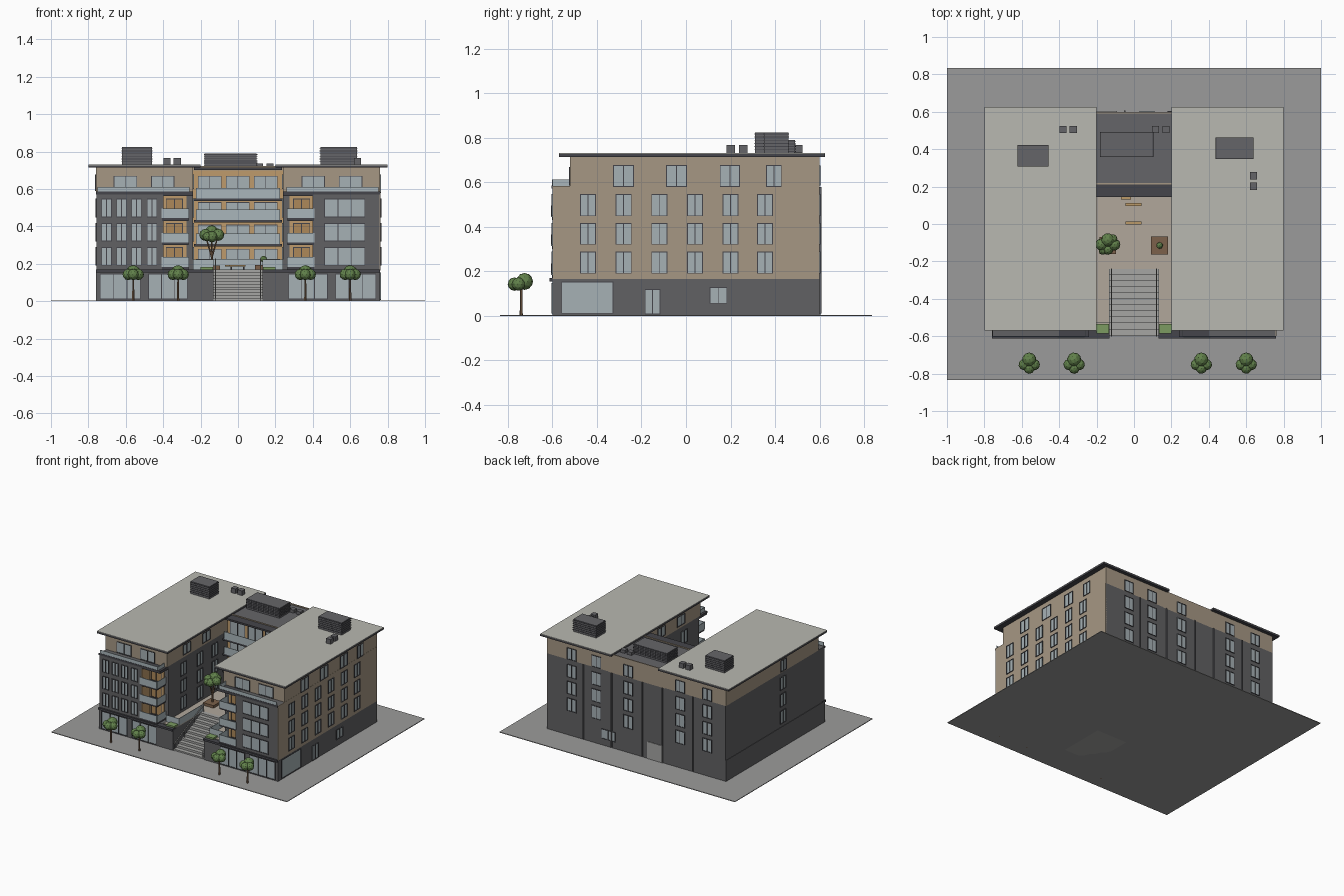
import bpy, bmesh, math, random
from mathutils import Vector, Matrix

if "Cube" in bpy.data.objects:
    bpy.data.objects.remove(bpy.data.objects["Cube"])
random.seed(3)

COL = dict(beige=(.38, .31, .23), dark=(.12, .12, .125), glass=(.38, .44, .46), warm=(.52, .33, .15),
           amber=(.42, .25, .1), roof=(.48, .48, .44), pave=(.33, .33, .325), deck=(.44, .39, .33),
           trim=(.06, .06, .07), leaf=(.12, .22, .07), bark=(.2, .12, .07), wood=(.5, .32, .14),
           step=(.38, .38, .37), metal=(.13, .13, .14), hedge=(.2, .33, .12), rail=(.4, .47, .5))
MATS = {}
for k, c in COL.items():
    MATS[k] = bpy.data.materials.new(k)
    MATS[k].diffuse_color = (*c, 1)


def finish(name, bm, mat):
    me = bpy.data.meshes.new(name)
    bm.to_mesh(me)
    bm.free()
    me.materials.append(MATS[mat])
    ob = bpy.data.objects.new(name, me)
    bpy.context.collection.objects.link(ob)
    return ob


def boxes(name, mat, items):
    """One object from boxes given as (x0, x1, y0, y1, z0, z1)."""
    bm = bmesh.new()
    for b in items:
        lo, hi = [[f(b[i], b[i + 1]) for i in (0, 2, 4)] for f in (min, max)]
        m = Matrix.Translation([(p + q) / 2 for p, q in zip(lo, hi)])
        bmesh.ops.create_cube(bm, size=1, matrix=m @ Matrix.Diagonal([q - p for p, q in zip(lo, hi)] + [1]))
    return finish(name, bm, mat)


def mirrored(items):
    return [(s * b[0], s * b[1], *b[2:]) for s in (-1, 1) for b in items]


panes, frames, lit = [], [], []


def window(axis, d, pos, u0, u1, z0, z1, n=2, out=panes):
    """Framed window on a wall facing d along axis, split in n panes."""
    def put(lst, a, b, c, e, h):
        r = (pos - d * .003, pos + d * h)
        lst.append((a, b, *r, c, e) if axis == 'y' else (*r, a, b, c, e))
    put(out, u0, u1, z0, z1, .001)
    t = .004
    for i in range(n + 1):
        u = u0 + (u1 - u0 - t) * i / n
        put(frames, u, u + t, z0, z1, .005)
    for z in (z0, z1 - t):
        put(frames, u0, u1, z, z + t, .005)


FLOORS = [(.19, .29), (.32, .418), (.448, .548)]

# ground plate, podium and courtyard
boxes("ground_plate", "pave", [(-1, 1, -.835, .835, 0, .005)])
boxes("podium", "dark", mirrored([(.13, .76, -.6, .6, .004, .165)]) + [(-.13, .13, -.24, .6, .004, .165)])
boxes("courtyard_deck", "deck", mirrored([(.13, .24, -.56, .22, .165, .17)]) + [(-.13, .13, -.24, .22, .165, .17)])
boxes("podium_canopy", "trim", mirrored([(.13, .76, -.612, -.57, .155, .17)]))

# wings with open corner balconies
boxes("wing_walls", "dark", mirrored([(.4, .757, -.6, .6, .165, .583), (.24, .4, -.5, .6, .165, .583)]))
boxes("right_side_cladding", "beige", [(.756, .761, -.6, .6, .165, .583)])
boxes("penthouse_walls", "beige", mirrored([(.24, .76, -.52, .6, .583, .716)]))
boxes("roof_fascia", "trim", mirrored([(.2, .8, -.57, .625, .715, .727)]))
boxes("roof_deck", "roof", mirrored([(.2, .8, -.57, .625, .727, .731)]))
boxes("balcony_back_wall", "warm", mirrored([(.275, .4, -.504, -.499, .17, .57), (.397, .401, -.598, -.5, .17, .57)]))
boxes("balcony_slabs", "trim", mirrored([(.265, .405, -.602, -.5, z, z + .014) for z in (.17, .3, .43)]
                                        + [(.24, .41, -.6, -.5, .563, .583)]))
boxes("balcony_glass", "rail", mirrored(
    [b for z in (.184, .314, .444) for b in ((.265, .41, -.607, -.603, z, z + .052), (.263, .267, -.603, -.5, z, z + .052))]))
boxes("terrace_glass", "rail", mirrored([(.26, .75, -.602, -.598, .583, .612), (.258, .262, -.6, -.52, .583, .612)]))
boxes("terrace_edge", "trim", mirrored([(.24, .76, -.604, -.598, .572, .586)]))

# central block
boxes("central_block", "dark", [(-.24, .24, .22, .6, .165, .58)])
boxes("central_upper_walls", "beige", [(-.24, .24, .22, .6, .58, .71)])
boxes("central_parapet", "beige", [(-.24, .24, .592, .6, .7, .722), (-.24, .24, .212, .22, .7, .722)])
boxes("central_roof", "metal", [(-.24, .24, .22, .592, .708, .714)])
boxes("central_front_wall", "warm", [(-.24, .24, .213, .221, .17, .71)])
boxes("central_canopy", "trim", [(-.235, .235, .145, .214, .703, .716)])
boxes("central_balcony_slabs", "trim", [(-.235, .235, .15, .215, z - .013, z) for z in (.305, .435, .55)])
boxes("central_balcony_glass", "rail", [(-.225, .225, .15, .154, z, z + .056) for z in (.17, .305, .435, .55)])
for u in (-.215, -.065, .085):
    for z0, z1 in ((.175, .28), (.31, .41), (.44, .53), (.555, .67)):
        window('y', -1, .213, u, u + .127, z0, z1)

# front windows
for z0, z1 in FLOORS:
    for u in (-.73, -.65, -.57, -.487):
        window('y', -1, -.6, u, u + .055, z0, z1)
    window('y', -1, -.6, .46, .68, z0, z1, 3)
    for s in (-.385, .295):
        window('y', -1, -.504, s, s + .09, z0 - .004, z1, 2, lit)
for s in (-1, 1):
    for a, b in ((.34, .465), (.54, .665)):
        window('y', -1, -.52, *sorted((s * a, s * b)), .585, .67)
    for a, b in ((.27, .48), (.52, .738)):
        window('y', -1, -.6, *sorted((s * a, s * b)), .01, .148, 3)

# right, left and courtyard side windows
for z0, z1 in FLOORS:
    for c in (-.44, -.28, -.12, .04, .2, .355):
        window('x', 1, .761, c - .036, c + .036, z0, z1)
    window('x', -1, -.757, -.13, -.06, z0, z1)
    for s in (-1, 1):
        for c in (-.32, -.12, .06):
            window('x', -s, s * .24, c - .036, c + .036, z0, z1)
for c, w in ((-.28, .047), (-.043, .047), (.197, .045), (.395, .035)):
    window('x', 1, .76, c - w, c + w, .58, .678)
    if c < .1:
        for s in (-1, 1):
            window('x', -s, s * .24, c - w, c + w, .6, .678)
window('x', -1, -.76, -.13, -.06, .59, .678)
window('x', 1, .76, -.56, -.325, .01, .155, 1)
window('x', 1, .76, -.185, -.115, .006, .12)
window('x', 1, .76, .105, .185, .055, .13)

# back windows and service door
for c in (.55, .34, .07, -.37, -.6):
    for z0, z1 in FLOORS + [(.585, .675)]:
        window('y', 1, .6, c - .04, c + .04, z0, z1)
window('y', 1, .6, .18, .3, .055, .13)
boxes("service_door", "step", [(-.225, -.09, .598, .604, .005, .135)])
boxes("downpipes", "metal", [(x - .004, x + .004, .6, .608, .01, .58) for x in (.45, .21, -.05, -.22, -.48)])
boxes("window_glass", "glass", panes)
boxes("balcony_doors", "amber", lit)
boxes("window_frames", "trim", frames)

# entrance stairs with handrails
N = 11
boxes("stairs", "step", [(-.13, .13, -.595 + .355 * i / N, -.24, .17 * i / N, .17 * (i + 1) / N) for i in range(N)])
bm = bmesh.new()


def rod(bm, a, b, r0, r1=None, n=6):
    a, b = Vector(a), Vector(b)
    m = Matrix.Translation((a + b) / 2) @ (b - a).to_track_quat('Z', 'Y').to_matrix().to_4x4()
    bmesh.ops.create_cone(bm, cap_ends=True, segments=n, radius1=r0, radius2=r0 if r1 is None else r1,
                          depth=(b - a).length, matrix=m)


for s in (-.12, .12):
    rod(bm, (s, -.6, .06), (s, -.24, .225), .004)
    for t in (0, .33, .67, 1):
        y, z = -.595 + .35 * t, .005 + .165 * t
        rod(bm, (s, y, z), (s, y, z + .055), .003)
finish("stair_handrails", bm, "step")
boxes("courtyard_glass", "rail", mirrored([(.13, .24, -.53, -.526, .17, .222), (.13, .134, -.53, -.24, .17, .222)]))
boxes("entrance_hedges", "hedge", mirrored([(.135, .2, -.585, -.535, .168, .182)]))

# courtyard furniture
boxes("benches", "wood", [(-.045, .04, .097, .113, .185, .195), (-.045, .04, -.003, .013, .185, .195),
                          (-.07, -.015, .132, .146, .185, .195)])
boxes("bench_legs", "trim", [(x, x + .008, y + .002, y + .012, .17, .186) for y in (.097, -.003) for x in (-.04, .027)])
boxes("planters", "bark", [(.09, .183, -.162, -.068, .17, .195), (-.185, -.095, -.16, -.07, .17, .19)])


def blobs(name, pts):
    bm = bmesh.new()
    for x, y, z, r in pts:
        m = Matrix.Translation((x, y, z)) @ Matrix.Rotation(random.random() * 3, 4, 'Z')
        bmesh.ops.create_icosphere(bm, subdivisions=2, radius=r, matrix=m)
    finish(name, bm, "leaf")


# trees: trunk rods and clustered low-poly crowns
blobs("planter_shrub", [(.137, -.115, .225, .018)])
trunks, crown = bmesh.new(), []
rod(trunks, (.137, -.115, .19), (.137, -.115, .225), .004)
for x in (-.56, -.32, .36, .6):
    rod(trunks, (x, -.74, 0), (x, -.74, .14), .007, .005)
    crown += [(x + .029 * math.cos(a), -.742 + .029 * math.sin(a), .143, .03) for a in (-.35, math.pi + .35, 4.71)]
    crown += [(x, -.725, .155, .038)]
blobs("street_tree_crowns", crown)
top = [(-.175, -.11, .355, .032), (-.105, -.11, .355, .032), (-.14, -.085, .37, .036), (-.14, -.135, .345, .03),
       (-.165, -.14, .345, .024), (-.115, -.08, .365, .026)]
for p in top[:4]:
    rod(trunks, (-.14, -.11, .235), p[:3], .005, .003)
rod(trunks, (-.14, -.11, .18), (-.14, -.11, .24), .008, .006)
finish("tree_trunks", trunks, "bark")
blobs("courtyard_tree_crown", top)

# rooftop plant with louvres
units = [(-.62, -.46, .31, .42, .73, .825), (-.18, .1, .36, .49, .714, .79), (.44, .635, .35, .46, .73, .825)]
boxes("rooftop_plant", "metal", units)
boxes("plant_louvres", "trim", [(a - .003, b + .003, c - .003, d + .003, z0 + (z1 - z0) * k, z0 + (z1 - z0) * k + .004)
                                for a, b, c, d, z0, z1 in units for k in (.15, .3, .45, .6, .75, .9)])
boxes("rooftop_fans", "metal", [(x - .019, x + .019, y - .019, y + .019, z, z + .037) for x, y, z in
                                ((-.38, .505, .73), (-.325, .505, .73), (.115, .505, .7), (.172, .505, .7),
                                 (.638, .258, .73), (.638, .202, .73))])

for m in bpy.data.materials:
    if m.users and not m.is_grease_pencil:
        m.use_nodes = True
        m.node_tree.nodes["Principled BSDF"].inputs["Base Color"].default_value = m.diffuse_color
